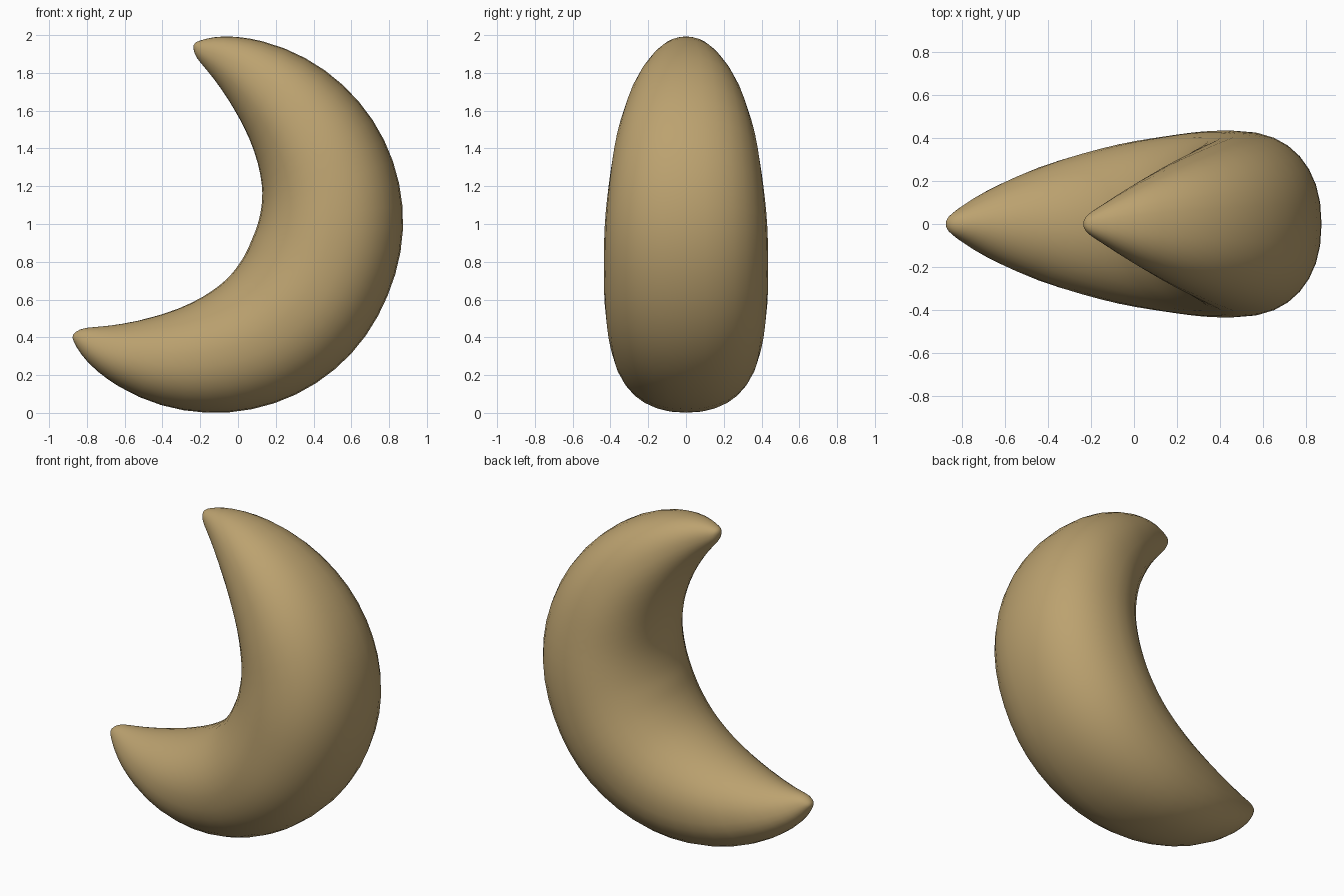
import bpy, bmesh
from math import radians, sin, cos, pi, copysign

if "Cube" in bpy.data.objects:
    bpy.data.objects.remove(bpy.data.objects["Cube"])

# Half crescent: angle from the symmetry axis, inner radius, outer radius, half depth in y
TABLE = [
    (0, .212, .99, .435),
    (22, .226, .996, .43),
    (41, .258, .999, .41),
    (60, .314, 1.0, .378),
    (75, .38, 1.0, .335),
    (88, .465, 1.0, .283),
    (100, .578, .999, .212),
    (108, .685, .996, .15),
    (114, .785, .986, .092),
    (117.5, .853, .973, .055),
    (118.8, .885, .965, .036),
    (119.4, .91, .953, .018),
]
CX, CZ, AXIS = -.122, 1.0, -22.6   # centre of the outer arc and tilt of the axis
SIDES = 32
SQUARE = 2 / 2.25                  # outer half of the section is slightly boxy


def sample(a):
    """Smooth (Hermite) interpolation of the table, symmetric about angle 0."""
    a = abs(a)
    full = [(-TABLE[1][0],) + TABLE[1][1:]] + TABLE
    n = len(full)
    i = 1
    while i < n - 2 and full[i + 1][0] < a:
        i += 1
    p0, p1, p2, p3 = full[i - 1], full[i], full[i + 1], full[min(i + 2, n - 1)]
    h = p2[0] - p1[0]
    t = min(max((a - p1[0]) / h, 0), 1)
    out = []
    for k in (1, 2, 3):
        m1 = (p2[k] - p0[k]) / (p2[0] - p0[0]) * h
        m2 = (p3[k] - p1[k]) / (p3[0] - p1[0]) * h
        out.append((2*t**3 - 3*t*t + 1) * p1[k] + (t**3 - 2*t*t + t) * m1
                   + (3*t*t - 2*t**3) * p2[k] + (t**3 - t*t) * m2)
    return out


def place(angle, r, y):
    g = radians(angle + AXIS)
    return (CX + r * cos(g), y, CZ + r * sin(g))


def section(k):
    """Unit cross-section point: boxy outside, elliptical inside."""
    c, s = cos(2 * pi * k / SIDES), sin(2 * pi * k / SIDES)
    if c > 1e-6:
        c, s = c ** SQUARE, copysign(abs(s) ** SQUARE, s)
    return c, s


# Ring angles: even along the body, closer together at the rounded tips
half = [7 * i for i in range(1, 15)] + [102, 106, 110, 113, 115.5, 117.3, 118.3, 118.9, 119.4]
angles = [-a for a in reversed(half)] + [0] + half

bm = bmesh.new()
rings = []
for a in angles:
    ri, ro, w = sample(a)
    mid, rad = (ri + ro) / 2, (ro - ri) / 2
    rings.append([bm.verts.new(place(a, mid + rad * c, w * s))
                  for c, s in map(section, range(SIDES))])

# Skin between the rings
for r1, r2 in zip(rings, rings[1:]):
    for k in range(SIDES):
        j = (k + 1) % SIDES
        bm.faces.new((r1[k], r1[j], r2[j], r2[k]))

# Rounded tips
for ring, a in ((rings[0], -119.6), (rings[-1], 119.6)):
    tip = bm.verts.new(place(a, .932, 0))
    for k in range(SIDES):
        bm.faces.new((ring[k], ring[(k + 1) % SIDES], tip))

bmesh.ops.recalc_face_normals(bm, faces=bm.faces)
for f in bm.faces:
    f.smooth = True
mesh = bpy.data.meshes.new("crescent_moon")
bm.to_mesh(mesh)
bm.free()
moon = bpy.data.objects.new("crescent_moon", mesh)
bpy.context.collection.objects.link(moon)

# Tan colour
mat = bpy.data.materials.new("tan")
mat.diffuse_color = (.50, .36, .16, 1)
mat.use_nodes = True
mat.node_tree.nodes["Principled BSDF"].inputs["Base Color"].default_value = mat.diffuse_color
mesh.materials.append(mat)
